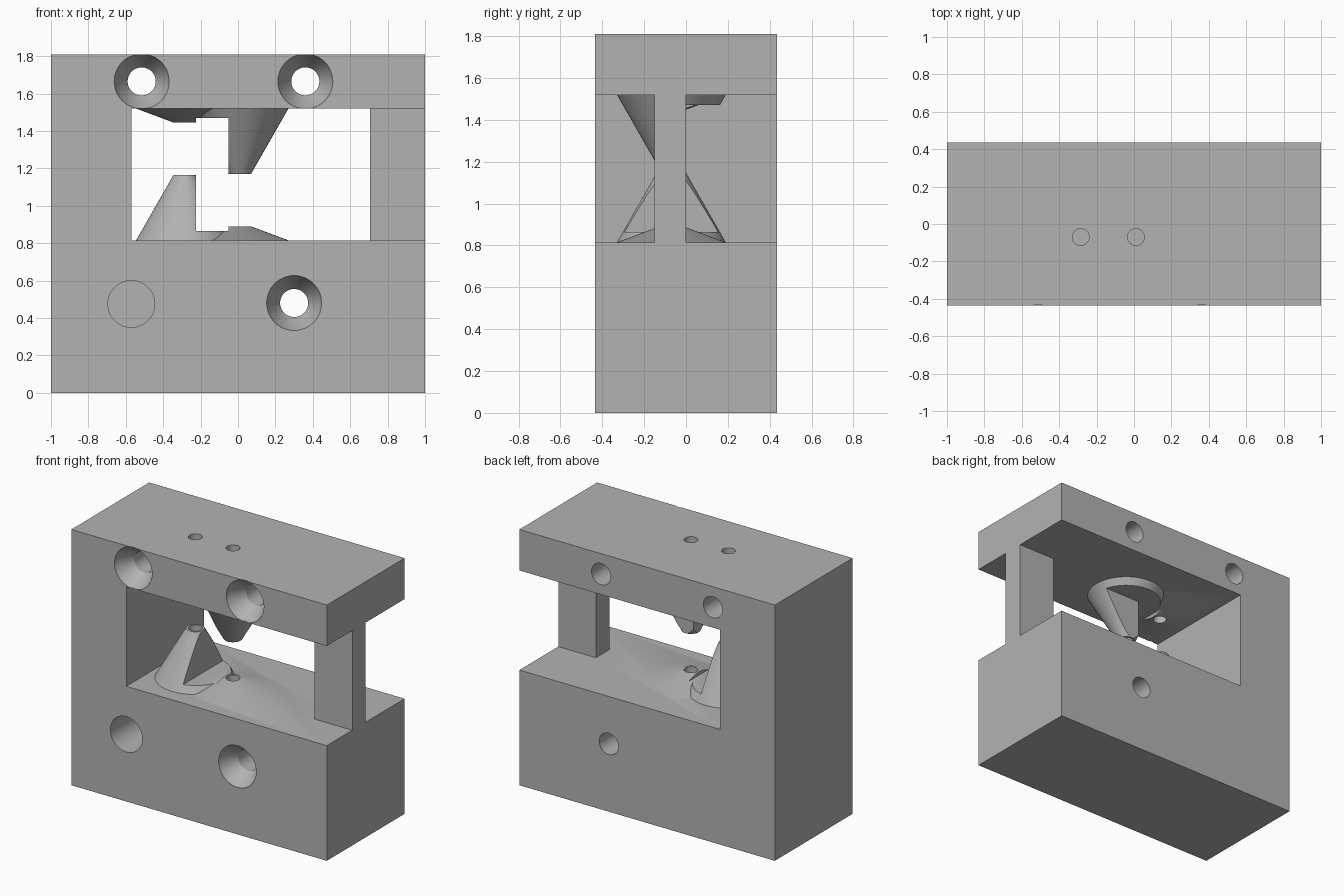
import bpy, bmesh
from math import radians
from mathutils import Matrix

if "Cube" in bpy.data.objects:
    bpy.data.objects.remove(bpy.data.objects["Cube"], do_unlink=True)

W, D, H = 1.0, 0.435, 1.81          # half width, half depth, height
FLOOR, CEIL = 0.815, 1.52           # window limits
STEP = 0.05                         # height of the uncut cone foot
LEFT, RIGHT, CONE_Y = -0.285, 0.01, -0.07
TIP = 0.06

grey = bpy.data.materials.new("plain grey")
grey.use_nodes = True
grey.diffuse_color = (0.45, 0.45, 0.45, 1)
grey.node_tree.nodes["Principled BSDF"].inputs["Base Color"].default_value = (0.45, 0.45, 0.45, 1)


def finish(name, bm):
    bmesh.ops.recalc_face_normals(bm, faces=bm.faces)
    mesh = bpy.data.meshes.new(name)
    bm.to_mesh(mesh)
    bm.free()
    mesh.materials.append(grey)
    ob = bpy.data.objects.new(name, mesh)
    bpy.context.collection.objects.link(ob)
    return ob


def prism(name, outline, z0, z1):
    bm = bmesh.new()
    face = bm.faces.new([bm.verts.new((x, y, z0)) for x, y in outline])
    new = bmesh.ops.extrude_face_region(bm, geom=[face])["geom"]
    bmesh.ops.translate(bm, vec=(0, 0, z1 - z0),
                        verts=[v for v in new if isinstance(v, bmesh.types.BMVert)])
    return finish(name, bm)


def box(name, x0, x1, y0, y1, z0, z1):
    return prism(name, [(x0, y0), (x1, y0), (x1, y1), (x0, y1)], z0, z1)


def turned(name, profile, place, sides=64):
    """Solid of revolution from (radius, height) rings."""
    bm = bmesh.new()
    rings = []
    for r, h in profile:
        ring = bmesh.ops.create_circle(bm, segments=sides, radius=r)["verts"]
        bmesh.ops.translate(bm, verts=ring, vec=(0, 0, h))
        rings.append(ring)
    for a, b in zip(rings, rings[1:]):
        for i in range(sides):
            j = (i + 1) % sides
            bm.faces.new((a[i], a[j], b[j], b[i]))
    bm.faces.new(rings[0])
    bm.faces.new(rings[-1])
    bmesh.ops.transform(bm, matrix=place, verts=bm.verts)
    return finish(name, bm)


def combine(target, tool, operation):
    mod = target.modifiers.new("combine", "BOOLEAN")
    mod.operation, mod.solver, mod.object = operation, "EXACT", tool
    bpy.context.view_layer.objects.active = target
    bpy.ops.object.modifier_apply(modifier=mod.name)
    bpy.data.objects.remove(tool, do_unlink=True)


# Block with a window that leaves a slim post on one side
body = box("guide_block", -W, W, -D, D, 0, H)
window = [(-0.57, -0.6), (1.1, -0.6), (1.1, -0.15), (0.705, -0.15),
          (0.705, 0), (1.1, 0), (1.1, 0.6), (-0.57, 0.6)]
combine(body, prism("window", window, FLOOR, CEIL), "DIFFERENCE")

# Tall and short cones, standing on the floor and hanging from the ceiling
for base, up, tall_x, short_x in ((FLOOR, 1, LEFT, RIGHT), (CEIL, -1, RIGHT, LEFT)):
    cones = []
    for x, height in ((tall_x, 0.35), (short_x, 0.075)):
        place = Matrix.Translation((x, CONE_Y, base)) @ Matrix.Diagonal((1, 1, up, 1))
        cones.append(turned("cone", [(0.26, -0.04), (0.26, 0), (TIP, height)], place))
    if up < 0:      # flat back on the tall hanging cone
        combine(cones[0], box("back_cut", RIGHT - 0.4, RIGHT + 0.4, CONE_Y + TIP, 0.5,
                              1.0, CEIL - STEP), "DIFFERENCE")
    for cone in cones:
        combine(body, cone, "UNION")

# Clearance slot between the cones
combine(body, box("slot", LEFT + TIP, RIGHT - TIP, -0.5, 0.5,
                  FLOOR + STEP, CEIL - STEP), "DIFFERENCE")

# Vertical pin holes
for x in (LEFT, RIGHT):
    combine(body, turned("pin_hole", [(0.045, 0.35), (0.045, 2)],
                         Matrix.Translation((x, CONE_Y, 0)), 32), "DIFFERENCE")

# Countersunk screw holes and the blind round pocket, drilled from the front
screw = [(0.147, -0.1), (0.147, 0), (0.137, 0.03), (0.075, 0.12), (0.075, 1)]
pocket = [(0.125, -0.1), (0.125, 0.4)]
for x, z, profile in ((-0.515, 1.665, screw), (0.36, 1.665, screw),
                      (0.3, 0.48, screw), (-0.57, 0.475, pocket)):
    place = Matrix.Translation((x, -D, z)) @ Matrix.Rotation(radians(-90), 4, "X")
    combine(body, turned("drill", profile, place, 48), "DIFFERENCE")

# Smooth the round surfaces, keep the edges crisp
bpy.ops.object.select_all(action="DESELECT")
body.select_set(True)
bpy.context.view_layer.objects.active = body
bpy.ops.object.shade_smooth_by_angle(angle=radians(25))
